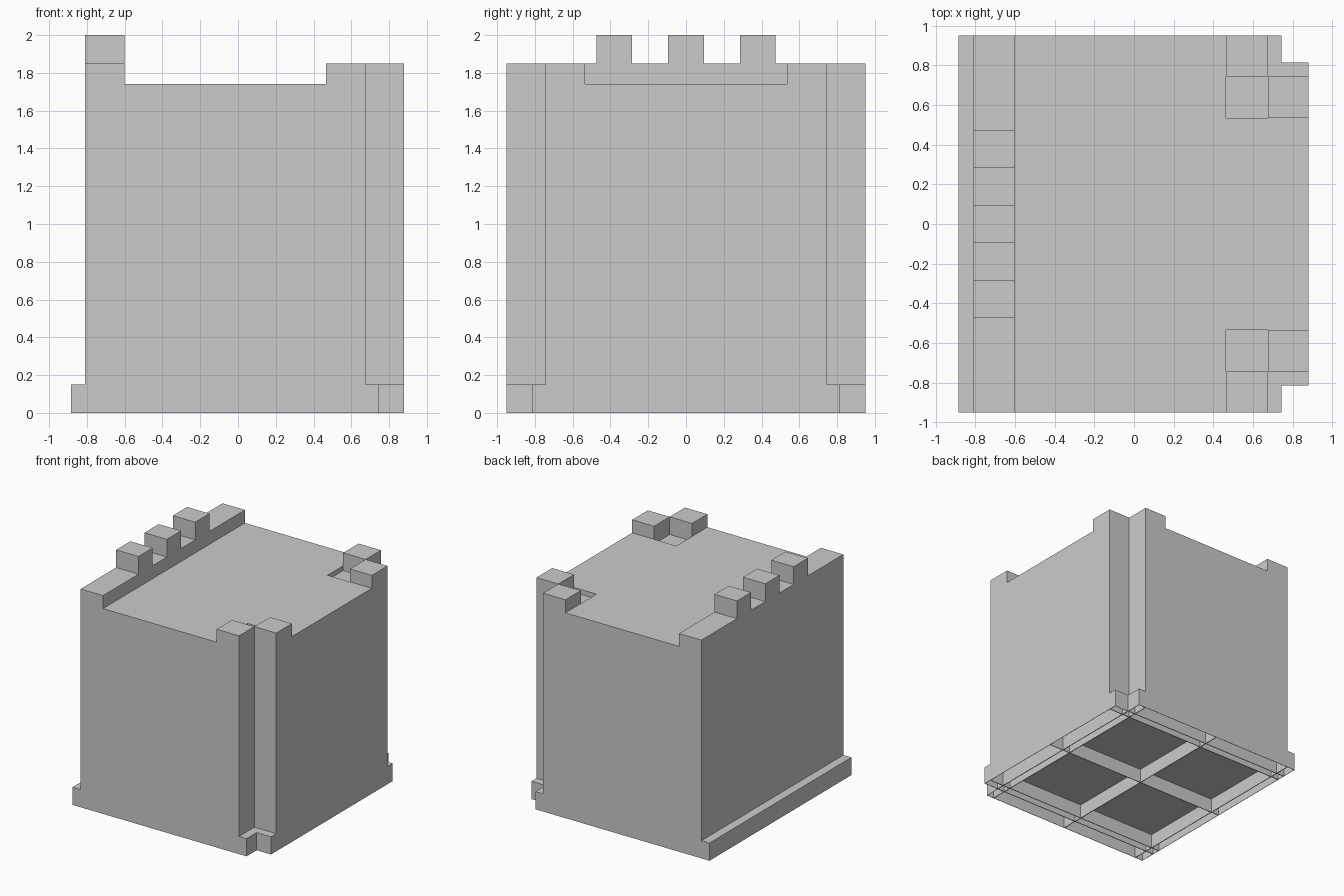
import bpy
import bmesh

if "Cube" in bpy.data.objects:
    bpy.data.objects.remove(bpy.data.objects["Cube"])

grey = bpy.data.materials.new("stone_grey")
grey.diffuse_color = (0.6, 0.6, 0.6, 1.0)
grey.use_nodes = True
grey.node_tree.nodes["Principled BSDF"].inputs["Base Color"].default_value = grey.diffuse_color

# A box is (x0, x1, y0, y1, z0, z1)
def carved_blocks(name, steps):
    """Add (True) or cut (False) boxes in order, and keep only the outer skin."""
    axes = [sorted({round(v, 4) for _, b in steps for v in b[2 * a:2 * a + 2]})
            for a in range(3)]
    filled = set()
    for add, b in steps:
        spans = [range(axes[a].index(round(b[2 * a], 4)),
                       axes[a].index(round(b[2 * a + 1], 4))) for a in range(3)]
        cells = {(i, j, k) for i in spans[0] for j in spans[1] for k in spans[2]}
        filled = filled | cells if add else filled - cells

    bm = bmesh.new()
    verts = {}

    def vert(key):
        if key not in verts:
            verts[key] = bm.verts.new([axes[a][key[a]] for a in range(3)])
        return verts[key]

    for cell in filled:
        for a in range(3):
            u, w = (a + 1) % 3, (a + 2) % 3
            for side in (0, 1):
                near = list(cell)
                near[a] += 1 if side else -1
                if tuple(near) in filled:
                    continue
                ring = []
                for du, dw in ((0, 0), (1, 0), (1, 1), (0, 1)):
                    key = list(cell)
                    key[a] += side
                    key[u] += du
                    key[w] += dw
                    ring.append(vert(tuple(key)))
                bm.faces.new(ring if side else ring[::-1])
    bmesh.ops.dissolve_limit(bm, angle_limit=0.01, verts=bm.verts[:], edges=bm.edges[:])
    bmesh.ops.triangulate(bm, faces=[f for f in bm.faces if len(f.verts) > 4])
    mesh = bpy.data.meshes.new(name)
    bm.to_mesh(mesh)
    bm.free()
    mesh.materials.append(grey)
    obj = bpy.data.objects.new(name, mesh)
    bpy.context.collection.objects.link(obj)
    return obj


LEFT, RIGHT, DEPTH = -0.81, 0.88, 0.95
ROOF, WALL_TOP, PLINTH = 1.74, 1.85, 0.15

steps = [
    (True, (LEFT, RIGHT, -DEPTH, DEPTH, 0, ROOF)),             # main block
    (True, (-0.885, LEFT, -DEPTH, DEPTH, 0, PLINTH)),          # left foot ledge
    (True, (LEFT, -0.60, -DEPTH, DEPTH, ROOF, WALL_TOP)),      # left parapet
]

# Three merlons on the parapet
for y in (-0.38, 0, 0.38):
    steps.append((True, (LEFT, -0.60, y - 0.095, y + 0.095, WALL_TOP, 2.0)))


def mirrored(x0, x1, y0, y1, z0, z1):
    """The same box at the front and at the back."""
    return [(x0, x1, -y1, -y0, z0, z1), (x0, x1, y0, y1, z0, z1)]


# Right corners: two posts, shallow inner pocket, tall notch, foot notch
for add, box in (
    (True, (0.465, 0.675, 0.745, DEPTH, ROOF, WALL_TOP)),
    (True, (0.675, RIGHT, 0.535, 0.745, ROOF, WALL_TOP)),
    (False, (0.465, 0.675, 0.535, 0.745, 1.70, ROOF)),
    (False, (0.675, RIGHT, 0.745, DEPTH, PLINTH, WALL_TOP)),
    (False, (0.745, RIGHT, 0.815, DEPTH, 0, PLINTH)),
):
    steps += [(add, b) for b in mirrored(*box)]

# Hollow underside, leaving thin ribs between the cells
rib_x = (-0.885, LEFT, -0.067, 0.675, 0.745, RIGHT)
rib_y = (-DEPTH, -0.815, -0.745, 0, 0.745, 0.815, DEPTH)
T = 0.003
for x0, x1 in zip(rib_x, rib_x[1:]):
    for y0, y1 in zip(rib_y, rib_y[1:]):
        steps.append((False, (x0 + T, x1 - T, y0 + T, y1 - T, 0, 0.12)))

carved_blocks("tower_block", steps)
